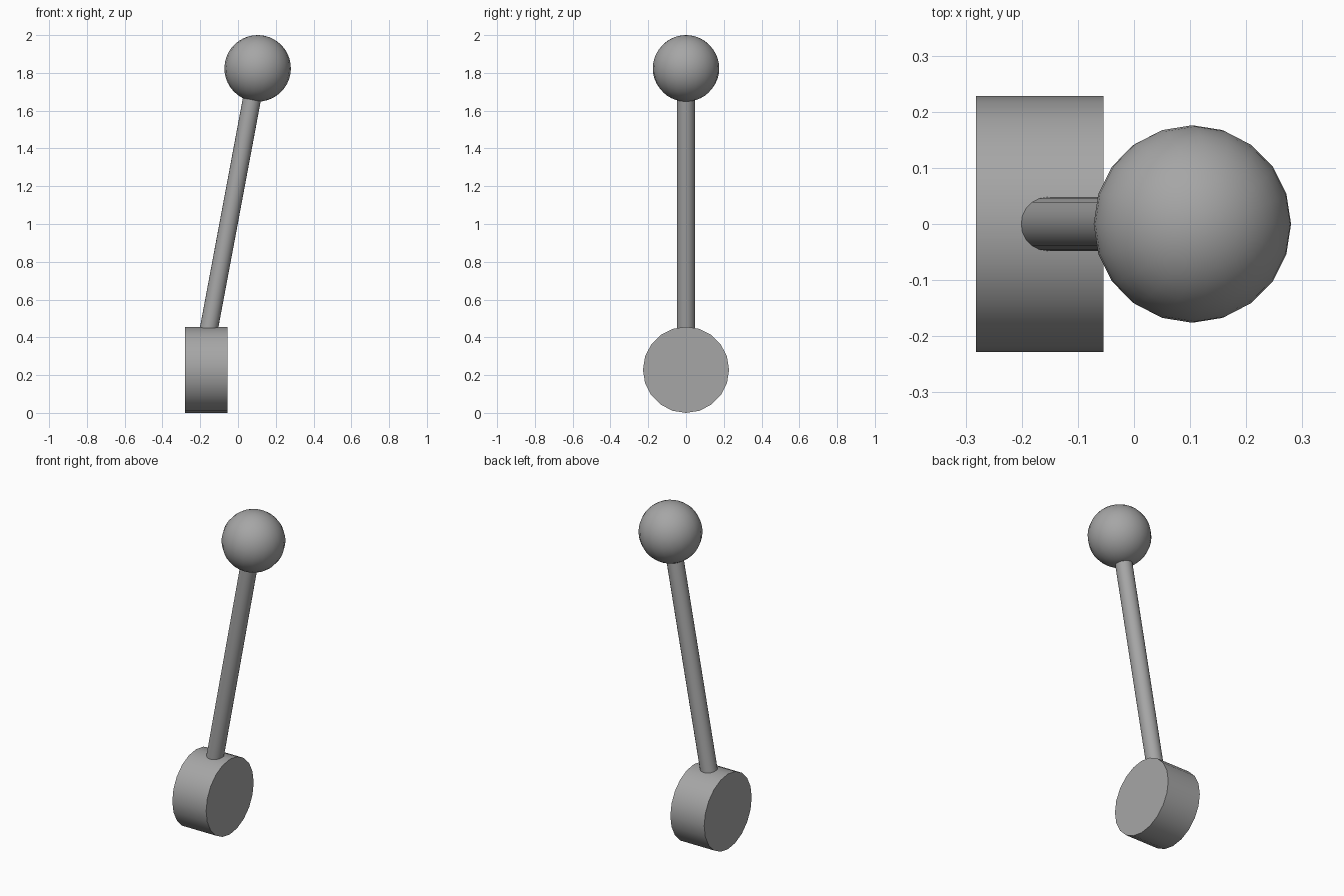
import bpy
from math import pi, atan2
from mathutils import Vector

cube = bpy.data.objects.get("Cube")
if cube:
    bpy.data.objects.remove(cube, do_unlink=True)

SIDES = 20
grey = bpy.data.materials.new("plain grey")
grey.use_nodes = True
colour = (0.38, 0.38, 0.38, 1)
grey.diffuse_color = colour
grey.node_tree.nodes["Principled BSDF"].inputs["Base Color"].default_value = colour


def finish(name):
    """Name, colour and shade the newly added part."""
    part = bpy.context.object
    part.name = name
    part.data.materials.append(grey)
    bpy.ops.object.shade_smooth_by_angle(angle=pi / 6)
    return part


ball_centre = Vector((0.104, 0, 1.824))
rod_foot = Vector((-0.185, 0, 0.28))
axis = ball_centre - rod_foot
tilt = atan2(axis.x, axis.z)

# Round hub lying on its side
bpy.ops.mesh.primitive_cylinder_add(
    vertices=SIDES, radius=0.228, depth=0.227,
    location=(-0.168, 0, 0.228), rotation=(0, pi / 2, 0))
finish("hub")

# Leaning rod, sunk into the hub and the ball
bpy.ops.mesh.primitive_cylinder_add(
    vertices=SIDES, radius=0.048, depth=axis.length,
    location=(ball_centre + rod_foot) / 2, rotation=(0, tilt, 0))
finish("rod")

# Ball knob at the tip
bpy.ops.mesh.primitive_uv_sphere_add(
    segments=SIDES, ring_count=SIDES, radius=0.176,
    location=ball_centre, rotation=(0, tilt, 0))
finish("ball_knob")
